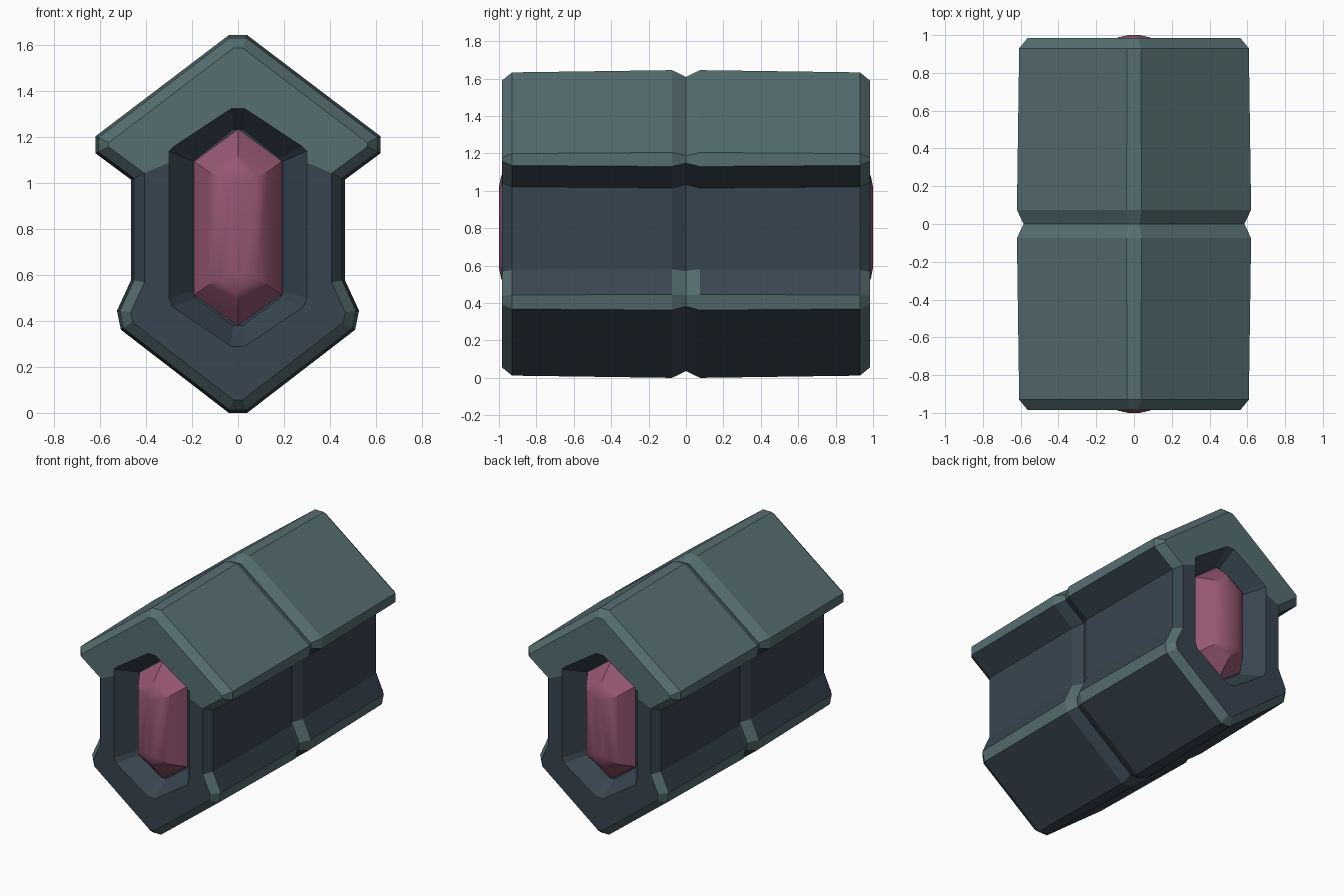
import bpy, bmesh, math
from mathutils import Vector

if "Cube" in bpy.data.objects:
    bpy.data.objects.remove(bpy.data.objects["Cube"])


def material(name, rgb):
    m = bpy.data.materials.new(name)
    m.diffuse_color = (*rgb, 1)
    m.use_nodes = True
    m.node_tree.nodes["Principled BSDF"].inputs["Base Color"].default_value = m.diffuse_color
    return m


TEAL = material("teal trim", (0.093, 0.156, 0.165))
SLATE = material("slate body", (0.039, 0.060, 0.082))
PINK = material("pink crystal", (0.305, 0.095, 0.171))


def full(half):
    """Mirror a right-hand half profile (top to bottom) into a closed loop."""
    return [Vector(p) for p in half] + [Vector((-x, z)) for x, z in reversed(half)]


def inset(loop, d):
    """Offset a clockwise loop inward with mitred corners."""
    out = []
    n = len(loop)
    for i, p in enumerate(loop):
        a = (p - loop[i - 1]).normalized()
        b = (loop[(i + 1) % n] - p).normalized()
        na, nb = Vector((a.y, -a.x)), Vector((b.y, -b.x))
        out.append(p + (na + nb) * (d / (1 + na.dot(nb))))
    return out


def loft(name, rings, mats, rule, cap_mat=0):
    """Join successive (y, loop) rings; rule(band, segment) gives the material."""
    bm = bmesh.new()
    vs = [[bm.verts.new((p.x, y, p.y)) for p in loop] for y, loop in rings]
    n = len(vs[0])
    for r in range(len(vs) - 1):
        for i in range(n):
            j = (i + 1) % n
            f = bm.faces.new((vs[r][i], vs[r][j], vs[r + 1][j], vs[r + 1][i]))
            f.material_index = rule(r, i)
    for end in (vs[0], vs[-1]):
        bm.faces.new(end).material_index = cap_mat
    bmesh.ops.recalc_face_normals(bm, faces=bm.faces)
    me = bpy.data.meshes.new(name)
    bm.to_mesh(me)
    bm.free()
    for m in mats:
        me.materials.append(m)
    ob = bpy.data.objects.new(name, me)
    bpy.context.collection.objects.link(ob)
    return ob


# Lantern-shaped casing: outer profile, end opening and recess floor
outer = full([(0.04, 1.645), (0.62, 1.205), (0.62, 1.13), (0.465, 1.015),
              (0.465, 0.58), (0.527, 0.445), (0.51, 0.362), (0.04, 0.0)])
hole = full([(0.03, 1.325), (0.28, 1.16), (0.30, 1.14), (0.30, 1.09),
             (0.30, 0.60), (0.30, 0.50), (0.285, 0.462), (0.03, 0.29)])
floor = full([(0.02, 1.235), (0.18, 1.11), (0.195, 1.095), (0.195, 1.03),
              (0.195, 0.60), (0.195, 0.53), (0.185, 0.50), (0.02, 0.38)])

front = [(-0.85, floor), (-0.985, hole), (-0.985, inset(outer, 0.057)),
         (-0.93, inset(outer, 0.012)), (-0.075, outer)]
rings = front + [(0, inset(outer, 0.036))] + [(-y, l) for y, l in reversed(front)]

# Teal segments per band: recess, end face, end chamfer, side panel, centre groove
ROOF = {-1, 0, 1}
TEAL_BANDS = [set(), ROOF | {2}, ROOF | {2, 4, 5, 6, 7}, ROOF | {5}, ROOF | {4, 5}]


def casing_rule(band, i):
    band = min(band, 9 - band)
    seg = i if i < 8 else 14 - i
    return 0 if seg in TEAL_BANDS[band] else 1


loft("casing", rings, [TEAL, SLATE], casing_rule, 1)


# Faceted crystal set in each end opening
def crystal_ring(y, w, top, shoulder, hip, bottom):
    return y, [Vector(p) for p in ((0, top), (w, shoulder), (w, hip),
                                   (0, bottom), (-w, hip), (-w, shoulder))]


for name, s in (("front_crystal", 1), ("back_crystal", -1)):
    loft(name, [crystal_ring(-0.84 * s, 0.197, 1.245, 1.10, 0.51, 0.37),
                crystal_ring(-0.955 * s, 0.13, 1.13, 1.05, 0.555, 0.49),
                crystal_ring(-0.988 * s, 0.085, 1.08, 1.03, 0.58, 0.53),
                crystal_ring(-1.0 * s, 0.03, 1.02, 0.99, 0.62, 0.59)],
         [PINK], lambda r, i: 0)

# Soften only the shallow crystal bends
for ob in bpy.data.objects:
    ob.select_set(ob.name.endswith("crystal"))
    if ob.name.endswith("crystal"):
        bpy.context.view_layer.objects.active = ob
bpy.ops.object.shade_smooth_by_angle(angle=math.radians(30))
